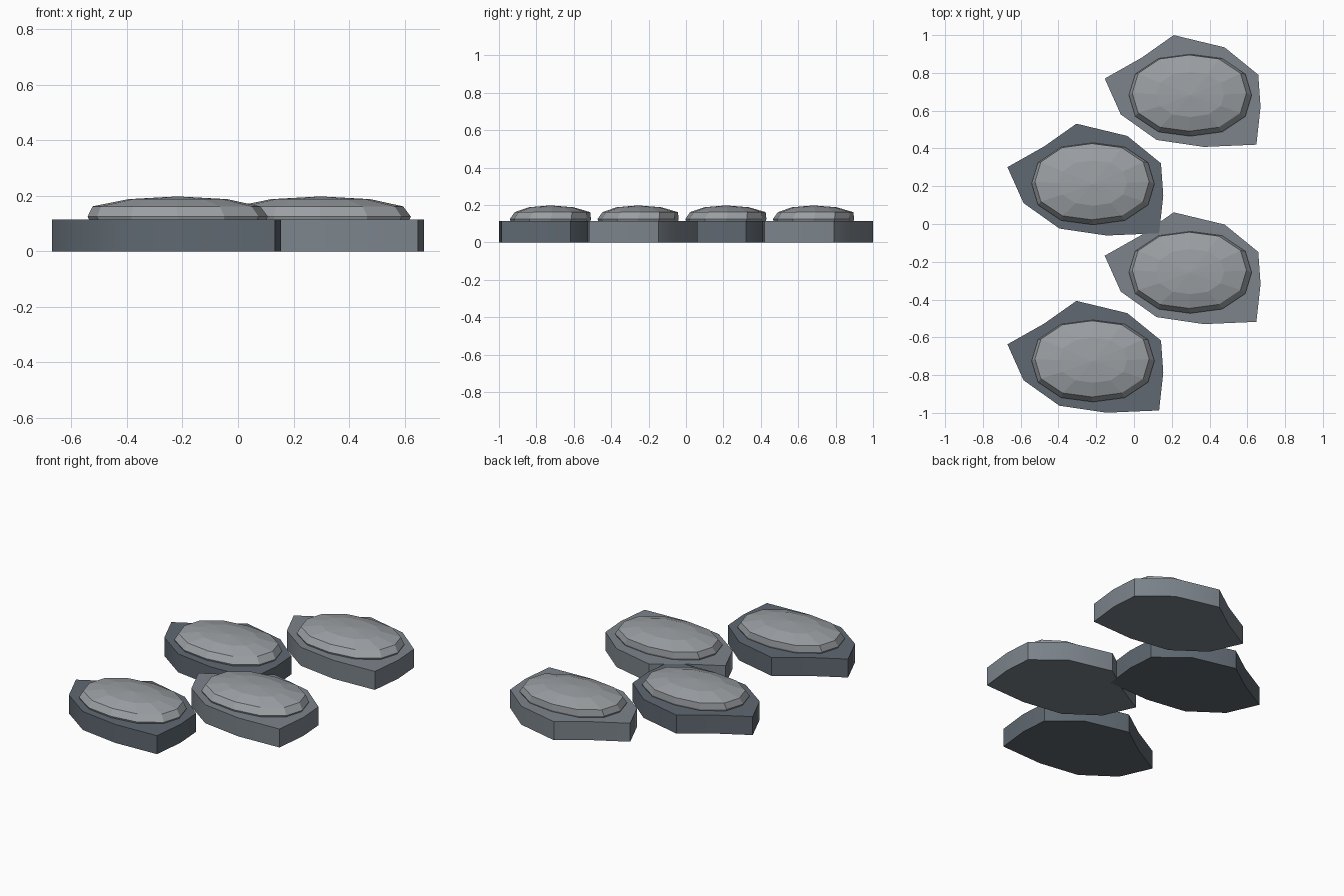
import bpy, bmesh
from math import sin, cos, pi, radians

if "Cube" in bpy.data.objects:
    bpy.data.objects.remove(bpy.data.objects["Cube"])


def material(name, rgb):
    m = bpy.data.materials.new(name)
    m.diffuse_color = (*rgb, 1)
    m.use_nodes = True
    m.node_tree.nodes["Principled BSDF"].inputs["Base Color"].default_value = m.diffuse_color
    return m


LIGHT = material("light_slate", (0.20, 0.23, 0.26))
DARK = material("dark_slate", (0.115, 0.14, 0.165))
STONE = material("pale_stone", (0.33, 0.35, 0.37))

# slab outline around the centre of its dome
OUTLINE = [(-.453, .088), (-.258, .198), (-.088, .318), (.182, .253), (.36, .108),
           (.372, -.062), (.35, -.262), (.072, -.274), (-.178, -.237), (-.368, -.102)]

# dome rings: scale, x shift, y shift, height
RINGS = [(.97, 0, 0, .105), (1, 0, 0, .125), (.93, -.005, .011, .162), (.55, 0, .004, .188)]


def finish(name, bm, loc, mat):
    bmesh.ops.recalc_face_normals(bm, faces=bm.faces)
    mesh = bpy.data.meshes.new(name)
    bm.to_mesh(mesh)
    bm.free()
    mesh.materials.append(mat)
    obj = bpy.data.objects.new(name, mesh)
    obj.location = (*loc, 0)
    bpy.context.collection.objects.link(obj)
    return obj


def slab(name, loc, mat):
    bm = bmesh.new()
    face = bm.faces.new([bm.verts.new((x, y, 0)) for x, y in OUTLINE])
    ext = bmesh.ops.extrude_face_region(bm, geom=[face], use_keep_orig=True)
    for v in ext["geom"]:
        if isinstance(v, bmesh.types.BMVert):
            v.co.z = 0.115
    obj = finish(name, bm, loc, mat)
    bpy.ops.object.select_all(action='DESELECT')
    obj.select_set(True)
    bpy.context.view_layer.objects.active = obj
    bpy.ops.object.shade_smooth_by_angle(angle=radians(40))


def dome(name, loc):
    bm = bmesh.new()
    rings = []
    for s, dx, dy, z in RINGS:
        ring = []
        for i in range(12):
            a = i * pi / 6
            k = s * (1 if i % 3 == 0 else 1.035)
            ring.append(bm.verts.new((.325 * k * cos(a) + dx, .217 * k * sin(a) + dy, z)))
        rings.append(ring)
    apex = bm.verts.new((0, 0, .198))
    bm.faces.new(rings[0])
    for i in range(12):
        j = (i + 1) % 12
        for lo, hi in zip(rings, rings[1:]):
            bm.faces.new((lo[i], lo[j], hi[j], hi[i]))
        bm.faces.new((rings[-1][i], rings[-1][j], apex))
    bmesh.ops.triangulate(bm, faces=bm.faces)
    finish(name, bm, loc, STONE)


# four staggered stones, alternating sides and tones
for i in range(4):
    right = i % 2 == 0
    loc = (.298 if right else -.217, .682 - .469 * i)
    slab(f"stone_slab_{i + 1}", loc, LIGHT if right else DARK)
    dome(f"stone_dome_{i + 1}", loc)
